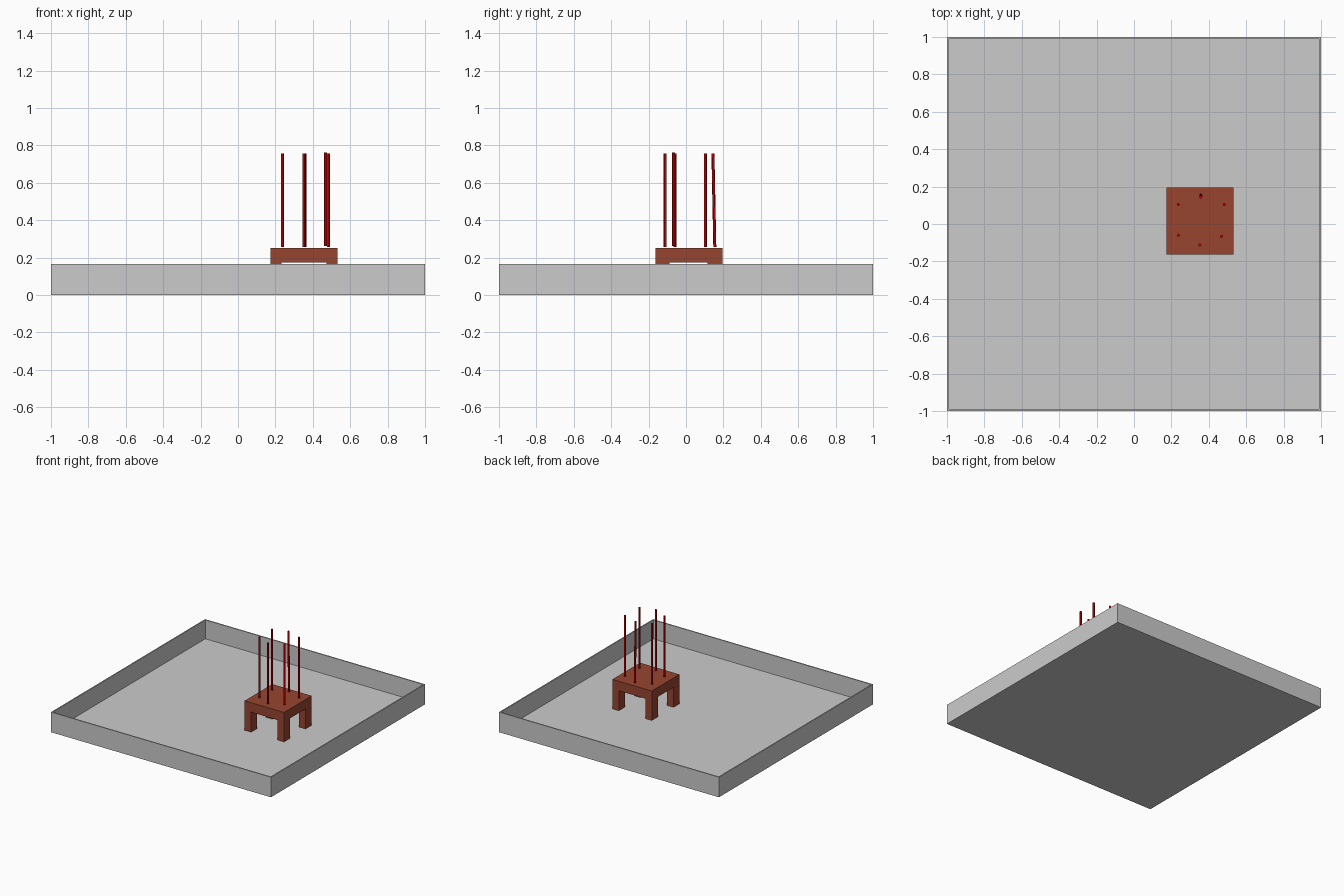
import bpy
from mathutils import Vector

if "Cube" in bpy.data.objects:
    bpy.data.objects.remove(bpy.data.objects["Cube"])


def material(name, rgb):
    m = bpy.data.materials.new(name)
    m.diffuse_color = (*rgb, 1)
    m.use_nodes = True
    m.node_tree.nodes["Principled BSDF"].inputs["Base Color"].default_value = m.diffuse_color
    return m


def box(name, lo, hi, mat=None):
    lo, hi = Vector(lo), Vector(hi)
    bpy.ops.mesh.primitive_cube_add(size=1, location=(lo + hi) / 2)
    ob = bpy.context.object
    ob.name = name
    ob.scale = hi - lo
    bpy.ops.object.transform_apply(location=False, rotation=False, scale=True)
    if mat:
        ob.data.materials.append(mat)
    return ob


def rod(name, bottom, top, radius, mat):
    a, b = Vector(bottom), Vector(top)
    bpy.ops.mesh.primitive_cylinder_add(vertices=12, radius=radius, depth=(b - a).length,
                                        location=(a + b) / 2)
    ob = bpy.context.object
    ob.name = name
    ob.rotation_euler = (b - a).to_track_quat('Z', 'Y').to_euler()
    ob.data.materials.append(mat)
    bpy.ops.object.shade_smooth_by_angle()


brown = material("brown_wood", (0.31, 0.06, 0.03))
red = material("red", (0.6, 0.0, 0.0))

# Shallow open tray: floor and four thin walls
T, H = 0.01, 0.165
box("tray_floor", (-1 + T, -1 + T, 0), (1 - T, 1 - T, T))
for side, s in (("left", -1), ("right", 1)):
    box(f"{side}_wall", (min(s, s * (1 - T)), -1, 0), (max(s, s * (1 - T)), 1, H))
for side, s in (("front", -1), ("back", 1)):
    box(f"{side}_wall", (-1 + T, min(s, s * (1 - T)), 0), (1 - T, max(s, s * (1 - T)), H))

# Small table: top slab and four corner legs
X0, X1, Y0, Y1 = 0.174, 0.532, -0.162, 0.196
UNDER, TOP = 0.174, 0.252
box("table_top", (X0, Y0, UNDER), (X1, Y1, TOP), brown)
for xn, xa, xb in (("left", X0, 0.233), ("right", 0.473, X1)):
    for yn, ya, yb in (("front", Y0, -0.087), ("back", 0.116, Y1)):
        box(f"{yn}_{xn}_leg", (xa, ya, T), (xb, yb, UNDER), brown)

# Six upright rods in a ring on the table (the back one leans slightly)
ring = [(0.237, 0.104), (0.357, 0.152), (0.483, 0.104),
        (0.468, -0.066), (0.352, -0.112), (0.237, -0.060)]
for i, (x, y) in enumerate(ring):
    lean = 0.010 if i == 1 else 0.0
    lift = 0.006 if i == 3 else 0.0
    rod(f"rod_{i + 1}", (x, y + lean * 0.2, 0.256 + lift), (x, y - lean * 0.8, 0.756 + lift),
        0.008, red)
